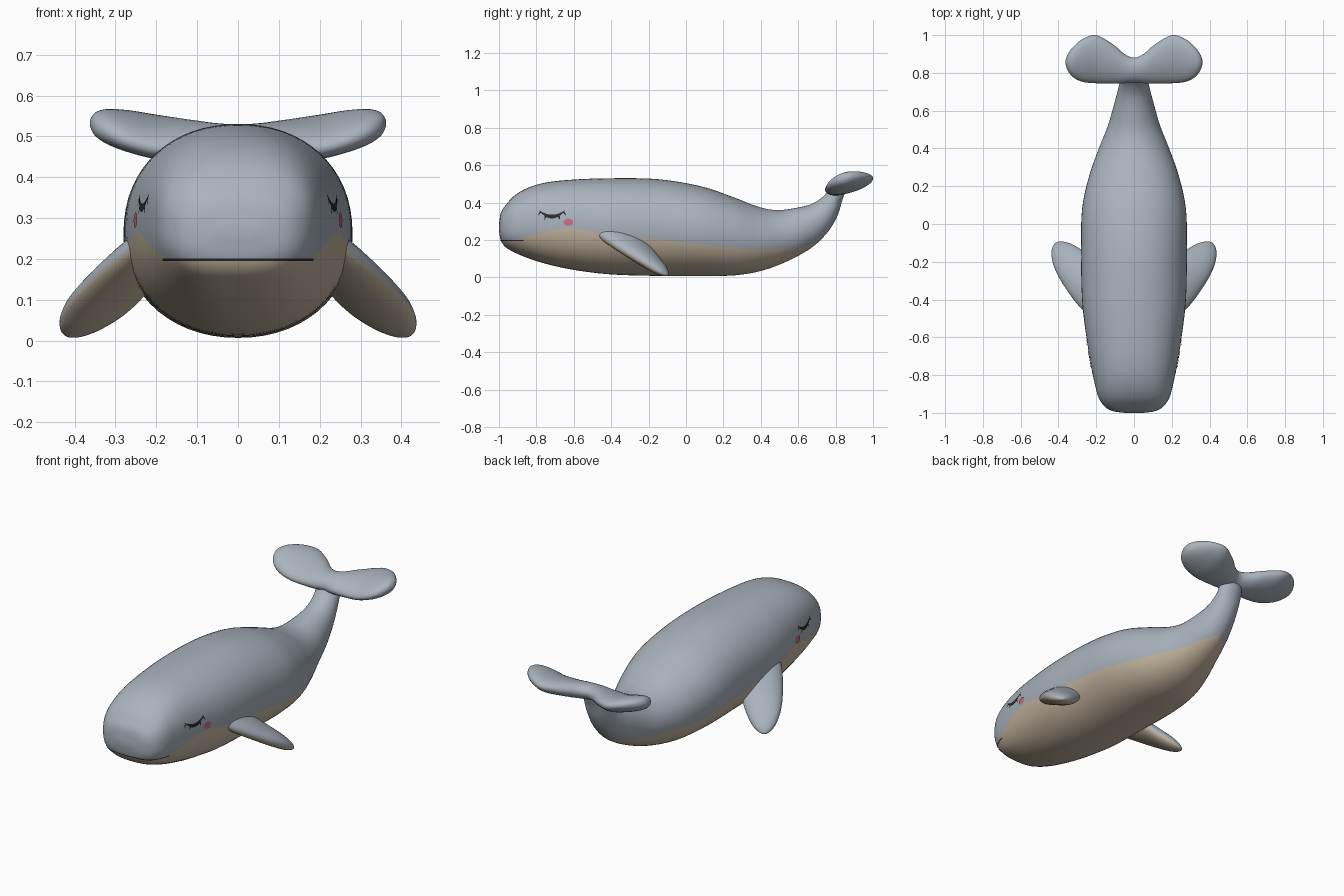
import bpy, bmesh, math
from mathutils import Vector
from mathutils.bvhtree import BVHTree

if "Cube" in bpy.data.objects:
    bpy.data.objects.remove(bpy.data.objects["Cube"])


def material(name, rgb):
    m = bpy.data.materials.new(name)
    m.diffuse_color = (*rgb, 1)
    m.use_nodes = True
    m.node_tree.nodes["Principled BSDF"].inputs["Base Color"].default_value = m.diffuse_color
    return m


GREY = material("blue_grey_skin", (0.40, 0.45, 0.51))
CREAM = material("cream_belly", (0.56, 0.47, 0.35))
DARK = material("dark_line", (0.025, 0.025, 0.03))
PINK = material("pink_cheek", (0.60, 0.16, 0.20))


def build(name, verts, faces, mats, indices=None):
    me = bpy.data.meshes.new(name)
    me.from_pydata([tuple(v) for v in verts], [], faces)
    for m in mats:
        me.materials.append(m)
    for i, p in enumerate(me.polygons):
        p.use_smooth = True
        p.material_index = indices[i] if indices else 0
    bm = bmesh.new()
    bm.from_mesh(me)
    bmesh.ops.recalc_face_normals(bm, faces=bm.faces)
    bm.to_mesh(me)
    bm.free()
    ob = bpy.data.objects.new(name, me)
    bpy.context.collection.objects.link(ob)
    return ob


def loft(rings):
    n = len(rings[0])
    verts = [v for r in rings for v in r]
    faces = [(i * n + j, i * n + (j + 1) % n, (i + 1) * n + (j + 1) % n, (i + 1) * n + j)
             for i in range(len(rings) - 1) for j in range(n)]
    faces += [tuple(range(n)), tuple(range(len(verts) - n, len(verts)))]
    return verts, faces


def spline(rows, steps):
    """Smooth curve through rows of numbers."""
    out = []
    for i in range(len(rows) - 1):
        p = [rows[max(i - 1, 0)], rows[i], rows[i + 1], rows[min(i + 2, len(rows) - 1)]]
        for k in range(steps):
            t = k / steps
            out.append([0.5 * (2 * b + (c - a) * t + (2 * a - 5 * b + 4 * c - d) * t * t
                               + (3 * b - a - 3 * c + d) * t ** 3) for a, b, c, d in zip(*p)])
    return out + [list(rows[-1])]


# body sections: top y, top z, bottom y, bottom z, half width, squareness
SECTIONS = [
    (-1.0, .285, -1.0, .25, .05, 2.6), (-.99, .345, -.99, .198, .115, 2.6),
    (-.965, .385, -.965, .162, .157, 2.6), (-.92, .435, -.92, .135, .187, 2.5),
    (-.85, .477, -.85, .105, .207, 2.4), (-.75, .507, -.75, .073, .227, 2.3),
    (-.6, .523, -.6, .04, .252, 2.2), (-.4, .53, -.4, .016, .275, 2.15),
    (-.15, .525, -.15, .008, .28, 2.1), (.08, .487, .08, .007, .275, 2.1),
    (.25, .43, .27, .012, .236, 2.1), (.38, .38, .42, .04, .186, 2),
    (.48, .36, .56, .095, .138, 2), (.58, .37, .68, .165, .106, 2),
    (.67, .392, .76, .245, .083, 2), (.73, .43, .81, .33, .071, 2),
    (.765, .47, .835, .41, .068, 2), (.79, .505, .85, .45, .055, 2)]

# height of the belly colour edge along y
EDGE = spline([(-1.0, .197), (-.92, .2), (-.75, .245), (-.62, .267), (-.46, .237),
               (-.19, .208), (.07, .178), (.29, .155), (.55, .155), (.69, .18), (.9, .2)], 6)


def edge_z(y):
    for (y0, z0), (y1, z1) in zip(EDGE, EDGE[1:]):
        if y <= y1:
            return z0 + (z1 - z0) * (y - y0) / (y1 - y0)
    return EDGE[-1][1]


def spow(v, e):
    return math.copysign(abs(v) ** e, v)


UP, LOW = 36, 24
rings, has_belly = [], []
for ty, tz, by, bz, w, n in spline(SECTIONS, 6):
    mid = Vector((0, (ty + by) / 2, (tz + bz) / 2))
    up = Vector((0, (ty - by) / 2, (tz - bz) / 2))

    def point(a):
        return mid + up * spow(math.sin(a), 2 / n) + Vector((w * spow(math.cos(a), 2 / n), 0, 0))

    lo, hi = -math.pi / 2, math.pi / 2
    bottom = point(lo)
    has_belly.append(bottom.z < edge_z(bottom.y))
    for _ in range(30):
        a = (lo + hi) / 2
        p = point(a)
        lo, hi = (a, hi) if p.z < edge_z(p.y) else (lo, a)
    a0 = max(lo, math.radians(-86))
    # one vertex of each ring sits exactly on the colour edge
    angles = [a0 + (math.pi - 2 * a0) * k / UP for k in range(UP)]
    angles += [math.pi - a0 + (math.pi + 2 * a0) * k / LOW for k in range(LOW)]
    rings.append([point(a) for a in angles])

verts, faces = loft(rings)
idx = [1 if j >= UP and (has_belly[i] or has_belly[i + 1]) else 0
       for i in range(len(rings) - 1) for j in range(UP + LOW)] + [0, 0]
build("body", verts, faces, [GREY, CREAM], idx)
skin = BVHTree.FromPolygons(verts, faces)


# tail flukes: x, front y, back y, middle z, half thickness
HALF = [(0, .75, .88, .485, .042), (.05, .745, .9, .485, .043), (.11, .743, .95, .49, .043),
        (.2, .745, 1.0, .499, .044), (.27, .752, .98, .513, .043), (.32, .775, .94, .524, .038),
        (.35, .81, .9, .53, .026), (.362, .845, .87, .532, .008)]
stations = [(-r[0], *r[1:]) for r in HALF[:0:-1]] + HALF
rings = []
for x, y0, y1, z, h in spline(stations, 4):
    c, hl = (y0 + y1) / 2, (y1 - y0) / 2
    rings.append([(x, c + hl * math.cos(a) - .2 * h * math.sin(a),
                   z + .25 * hl * math.cos(a) + h * math.sin(a))
                  for a in (2 * math.pi * k / 28 for k in range(28))])
build("tail_flukes", *loft(rings), [GREY])


# side fins: position along fin, half chord, half thickness
FIN = [(0, .115, .045), (.2, .115, .048), (.45, .105, .046), (.65, .092, .042),
       (.82, .07, .034), (.93, .044, .022), (.985, .02, .01), (1, .006, .004)]
root, tip = Vector((.2, -.38, .24)), Vector((.412, -.1, .012))
for side, label in ((1, "right_fin"), (-1, "left_fin")):
    rings = []
    for t, c, h in spline(FIN, 4):
        chord = Vector((.35, -.94, 0)).lerp(Vector((.87, -.5, 0)), min(1, t * 1.4)).normalized()
        under = (tip - root).cross(chord).normalized()
        ring = []
        for k in range(28):
            a = 2 * math.pi * k / 28
            p = root.lerp(tip, t) + chord * c * math.cos(a) + under * h * math.sin(a)
            ring.append((p.x * side, p.y, p.z))
        rings.append(ring)
    v, f = loft(rings)
    # underside half of every ring is cream
    idx = [1 if 0 <= j < 14 else 0 for i in range(len(rings) - 1) for j in range(28)] + [0, 0]
    build(label, v, f, [GREY, CREAM], idx)


def on_side(y, z, side):
    hit = skin.ray_cast(Vector((side, y, z)), Vector((-side, 0, 0)))[0]
    return hit + Vector((side * .004, -.001, 0))


for side, label in ((1, "right"), (-1, "left")):
    # closed eye: a crescent with lashes
    v, f = [], []
    N = 14
    for k in range(N + 1):
        s = -1 + 2 * k / N
        y, z = -.715 + .068 * s, .315 + .04 * s * s
        v += [on_side(y, z, side), on_side(y, z + .004 + .016 * (1 - s * s), side)]
    f += [(2 * k, 2 * k + 2, 2 * k + 3, 2 * k + 1) for k in range(N)]
    for s in (-.9, -.5, .5, .9):
        y, z, b = -.715 + .068 * s, .317 + .04 * s * s, len(v)
        v += [on_side(y - .007, z, side), on_side(y + .007, z, side),
              on_side(y + .016 * s, z - .02, side)]
        f.append((b, b + 1, b + 2))
    build(label + "_closed_eye", v, f, [DARK])

    # rosy cheek
    v = [on_side(-.628, .295, side)]
    v += [on_side(-.628 + .026 * math.cos(k * math.pi / 10),
                  .295 + .019 * math.sin(k * math.pi / 10), side) for k in range(20)]
    build(label + "_cheek", v, [(0, k + 1, (k + 1) % 20 + 1) for k in range(20)], [PINK])

# mouth line across the front
v = []
for k in range(41):
    x = -.185 + .37 * k / 40
    for dz in (-.003, .003):
        z = .198 + dz
        hit = skin.ray_cast(Vector((x, -2, z)), Vector((0, 1, 0)))[0]
        v.append(hit + Vector((0, -.003, 0)))
build("mouth_line", v, [(2 * k, 2 * k + 2, 2 * k + 3, 2 * k + 1) for k in range(40)], [DARK])
